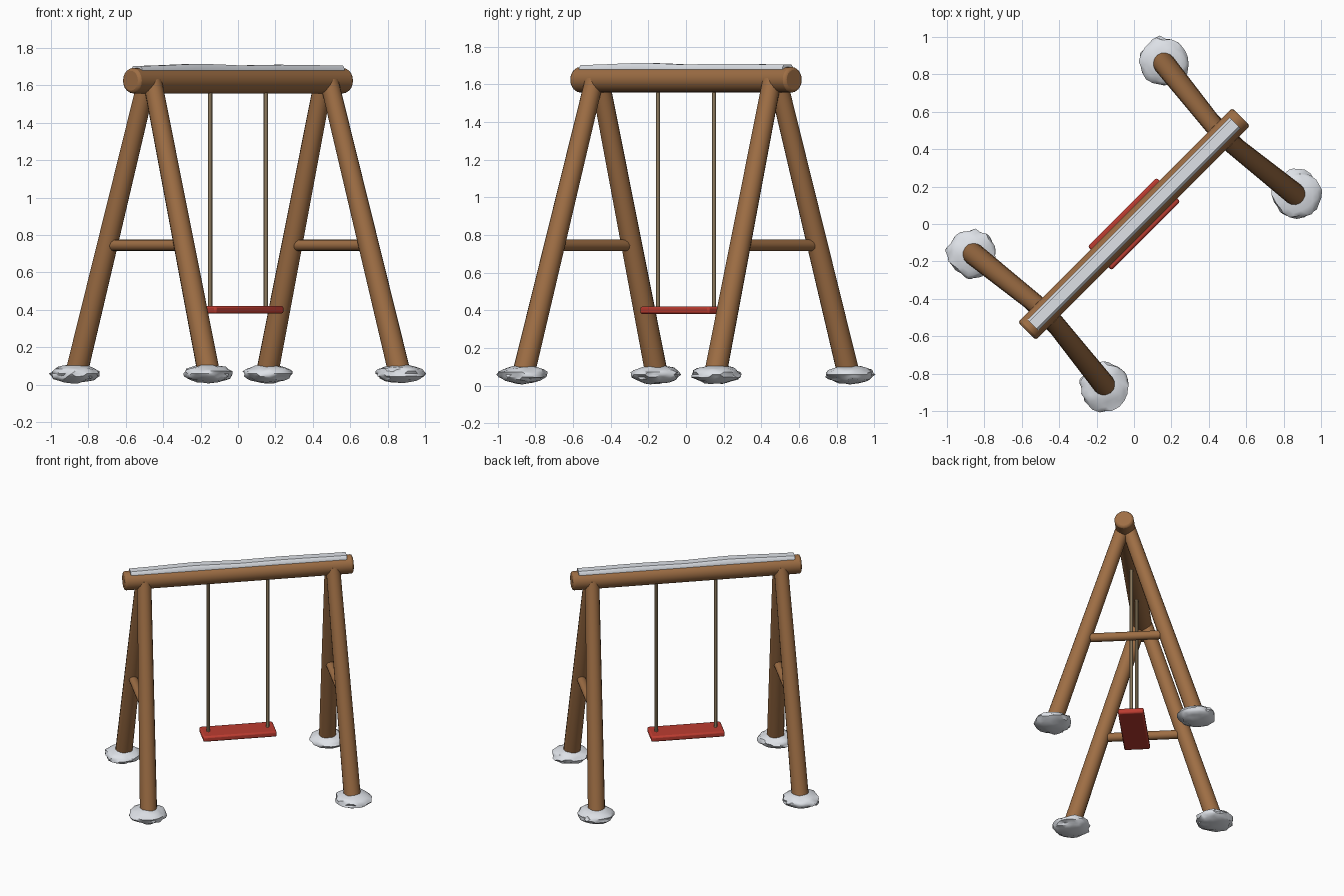
import bpy, bmesh, math, random
from mathutils import Vector, Matrix, noise

if "Cube" in bpy.data.objects:
    bpy.data.objects.remove(bpy.data.objects["Cube"])

random.seed(4)
ROT = Matrix.Rotation(math.radians(45), 4, 'Z')  # whole swing stands diagonally


def material(name, rgb):
    m = bpy.data.materials.new(name)
    m.diffuse_color = (*rgb, 1)
    m.use_nodes = True
    m.node_tree.nodes["Principled BSDF"].inputs["Base Color"].default_value = m.diffuse_color
    return m


WOOD = material("brown wood", (0.34, 0.155, 0.058))
SNOW = material("snow white", (0.80, 0.83, 0.88))
RED = material("red paint", (0.50, 0.045, 0.03))
ROPE = material("tan rope", (0.48, 0.35, 0.20))


def finish(name, bm, mat, bevel=0, angle=40, segments=2):
    bm.transform(ROT)
    bmesh.ops.recalc_face_normals(bm, faces=bm.faces[:])
    me = bpy.data.meshes.new(name)
    bm.to_mesh(me)
    bm.free()
    me.materials.append(mat)
    ob = bpy.data.objects.new(name, me)
    bpy.context.collection.objects.link(ob)
    if bevel:
        b = ob.modifiers.new("soft edges", 'BEVEL')
        b.width, b.segments, b.limit_method = bevel, segments, 'ANGLE'
        b.angle_limit = math.radians(50)
    bpy.ops.object.select_all(action='DESELECT')
    ob.select_set(True)
    bpy.context.view_layer.objects.active = ob
    bpy.ops.object.shade_smooth_by_angle(angle=math.radians(angle))
    return ob


def pole(name, a, b, r1, r2, mat, bevel=0, sides=16):
    a, b = Vector(a), Vector(b)
    d = b - a
    bm = bmesh.new()
    bmesh.ops.create_cone(bm, cap_ends=True, segments=sides, radius1=r1, radius2=r2, depth=d.length)
    turn = d.to_track_quat('Z', 'Y').to_matrix().to_4x4()
    bm.transform(Matrix.Translation((a + b) / 2) @ turn)
    return finish(name, bm, mat, bevel)


def box(name, centre, size, mat, bevel):
    bm = bmesh.new()
    bmesh.ops.create_cube(bm, size=1)
    bm.transform(Matrix.Translation(centre) @ Matrix.Diagonal((*size, 1)))
    return finish(name, bm, mat, bevel)


# top beam
pole("top_beam", (-0.81, 0, 1.625), (0.81, 0, 1.625), 0.068, 0.068, WOOD, 0.015, 20)

# two A-frames with snow heaps at the feet
for su, end in ((-1, "left"), (1, "right")):
    for sv, side in ((-1, "front"), (1, "back")):
        pole(f"{end}_{side}_leg", (su * 0.722, sv * 0.507, 0.04), (su * 0.668, sv * 0.022, 1.62),
             0.060, 0.050, WOOD)
        bm = bmesh.new()
        bmesh.ops.create_icosphere(bm, subdivisions=3, radius=1)
        offset = Vector((random.random(), random.random(), random.random())) * 20
        for v in bm.verts:
            k = 1 + 0.17 * noise.noise(v.co * 2.6 + offset)
            v.co = Vector((v.co.x * 0.129, v.co.y * 0.129, v.co.z * 0.049)) * k
        bm.transform(Matrix.Translation((su * 0.728, sv * 0.502, 0.058)))
        finish(f"{end}_{side}_foot_snow", bm, SNOW)
    pole(f"{end}_crossbar", (su * 0.697, -0.285, 0.745), (su * 0.697, 0.285, 0.745),
         0.031, 0.031, WOOD, sides=12)
    # swing rope
    pole(f"{end}_rope", (su * 0.21, 0, 0.40), (su * 0.21, 0, 1.60), 0.0115, 0.0115, ROPE, sides=8)

# seat board
box("seat", (0, 0, 0.40), (0.52, 0.18, 0.042), RED, 0.012)

# uneven snow strip lying on the beam
bm = bmesh.new()
rings = []
heights = [1.703, 1.706, 1.711, 1.715, 1.711, 1.706, 1.708, 1.710, 1.709, 1.707, 1.706]
for i, h in enumerate(heights):
    u = -0.765 + 1.53 * i / (len(heights) - 1)
    rings.append([bm.verts.new((u, v, z)) for v, z in
                  ((-0.041, 1.672), (-0.041, h - 0.016), (-0.028, h),
                   (0.028, h), (0.041, h - 0.016), (0.041, 1.672))])
for r, s in zip(rings, rings[1:]):
    for j in range(6):
        bm.faces.new((r[j], r[(j + 1) % 6], s[(j + 1) % 6], s[j]))
bm.faces.new(rings[0])
bm.faces.new(rings[-1])
finish("beam_snow", bm, SNOW)
